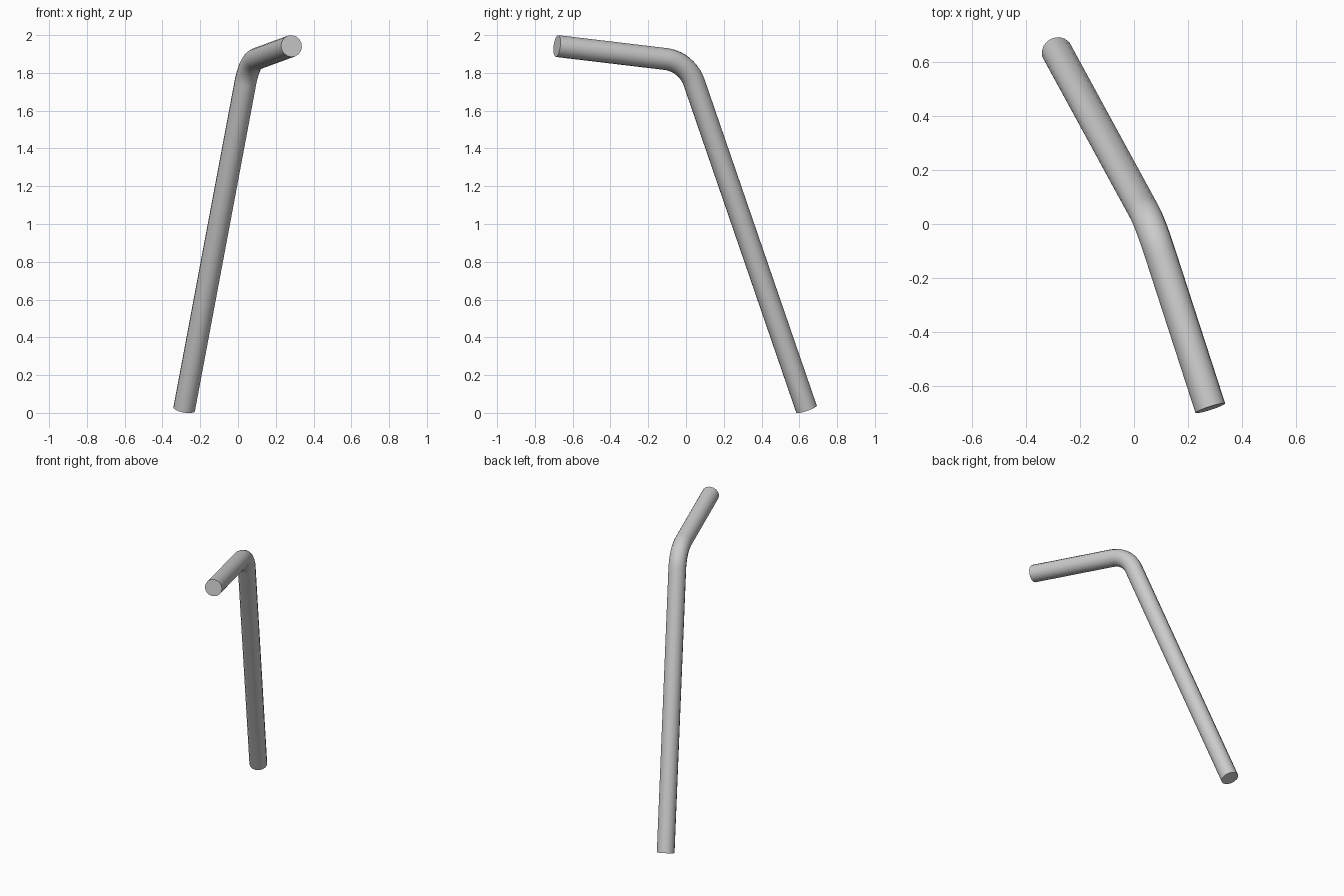
import bpy, bmesh, math
from mathutils import Vector, Quaternion

if "Cube" in bpy.data.objects:
    bpy.data.objects.remove(bpy.data.objects["Cube"])

RADIUS, SIDES, BEND_STEPS, SETBACK = 0.058, 16, 10, 0.12
foot = Vector((-0.285, 0.638, 0.02))
corner = Vector((0.06, 0.005, 1.86))
tip = Vector((0.283, -0.683, 1.942))

# Centre line: long leg, rounded bend, short arm
d1 = (corner - foot).normalized()
d2 = (tip - corner).normalized()
axis = d1.cross(d2).normalized()
angle = d1.angle(d2)
bend_radius = SETBACK / math.tan(angle / 2)
start = corner - d1 * SETBACK
centre = start + axis.cross(d1) * bend_radius
stations = [(foot, 0.0)]
for i in range(BEND_STEPS + 1):
    a = angle * i / BEND_STEPS
    stations.append((centre + Quaternion(axis, a) @ (start - centre), a))
stations.append((tip, angle))

# Sweep a round section along the centre line
bm = bmesh.new()
rings = []
for point, a in stations:
    side = Quaternion(axis, a) @ axis.cross(d1)
    ring = []
    for k in range(SIDES):
        t = 2 * math.pi * k / SIDES
        ring.append(bm.verts.new(point + RADIUS * (axis * math.cos(t) + side * math.sin(t))))
    rings.append(ring)
for a, b in zip(rings, rings[1:]):
    for k in range(SIDES):
        n = (k + 1) % SIDES
        bm.faces.new((a[k], a[n], b[n], b[k]))
# End caps
bm.faces.new(rings[0])
bm.faces.new(rings[-1])
bmesh.ops.recalc_face_normals(bm, faces=bm.faces)

mesh = bpy.data.meshes.new("bent_tube")
bm.to_mesh(mesh)
bm.free()
tube = bpy.data.objects.new("bent_tube", mesh)
bpy.context.collection.objects.link(tube)
bpy.context.view_layer.objects.active = tube
tube.select_set(True)
bpy.ops.object.shade_smooth_by_angle(angle=math.radians(40))
